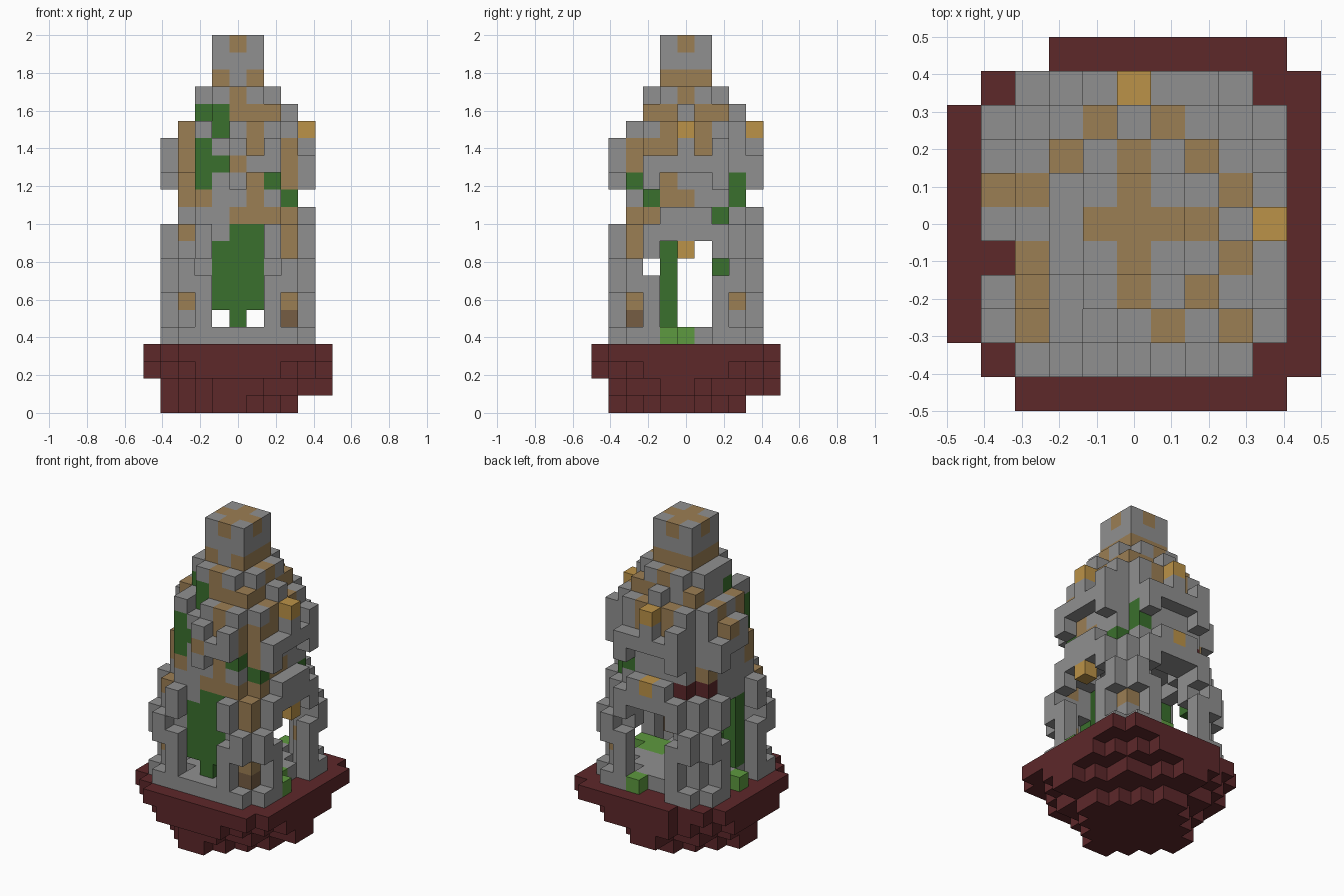
import bpy
import bmesh
from math import hypot
from mathutils import Vector

old = bpy.data.objects.get("Cube")
if old:
    bpy.data.objects.remove(old, do_unlink=True)

UNIT = 1 / 11
COLOURS = {
    "stone": (0.28, 0.28, 0.28),
    "tan": (0.33, 0.21, 0.088),
    "gold": (0.5, 0.29, 0.065),
    "leaf": (0.042, 0.16, 0.026),
    "grass": (0.11, 0.32, 0.05),
    "red_rock": (0.11, 0.021, 0.023),
    "brown": (0.18, 0.11, 0.056),
}
NAMES = list(COLOURS)
materials = []
for name, rgb in COLOURS.items():
    mat = bpy.data.materials.new(name)
    mat.use_nodes = True
    mat.diffuse_color = (*rgb, 1)
    bsdf = mat.node_tree.nodes["Principled BSDF"]
    bsdf.inputs["Base Color"].default_value = (*rgb, 1)
    bsdf.inputs["Roughness"].default_value = 0.9
    materials.append(mat)

cells = {}  # block position -> (part, colour)
FLAT = [(x, y) for x in range(-5, 6) for y in range(-5, 6)]
SIGNS = (-1, 1)


def span(v):
    return range(v[0], v[1] + 1) if isinstance(v, tuple) else (v,)


def put(part, colour, xs, ys, zs):
    """Fill a box of blocks."""
    for x in span(xs):
        for y in span(ys):
            for z in span(zs):
                cells[x, y, z] = (part, colour)


def cut(xs, ys, zs):
    for x in span(xs):
        for y in span(ys):
            for z in span(zs):
                cells.pop((x, y, z), None)


def disc(part, colour, z, radius, cx=0, cy=0):
    for x, y in FLAT:
        if hypot(x - cx, y - cy) <= radius:
            put(part, colour, x, y, z)


def paint(colour, side, across, zs):
    """Colour the outermost block met when looking at one side."""
    for a in span(across):
        for z in span(zs):
            for d in range(5, -6, -1):
                c = {"front": (a, -d, z), "back": (a, d, z),
                     "right": (d, a, z), "left": (-d, a, z)}[side]
                if c in cells:
                    cells[c] = (cells[c][0], colour)
                    break


# Stepped rock base
disc("rock_base", "red_rock", 0, 3.2, -0.5, -0.5)
disc("rock_base", "red_rock", 1, 4.3, 0.1, 0.1)
disc("rock_base", "red_rock", 2, 5.4)
disc("rock_base", "red_rock", 3, 5.9)
for reach, z in ((-4, 0), (3, 0), (5, 1)):
    put("rock_base", "red_rock", reach, (-1, 0), z)
    put("rock_base", "red_rock", (-1, 0), reach, z)
for s in SIGNS:
    put("rock_base", "red_rock", 5, 4 * s, 3)
    put("rock_base", "red_rock", 4, 5 * s, 3)
cut(-3, 5, 3)

# Stone floor with a front sill
disc("floor", "stone", 4, 3.3)
put("floor", "stone", (-1, 1), -4, 4)

# Four corner legs, mirrored, with notches in the arch sides
for sx in SIGNS:
    for sy in SIGNS:
        put("legs", "stone", 3 * sx, 3 * sy, (4, 10))
        for a, b in ((4, 2), (2, 4)):
            put("legs", "stone", a * sx, b * sy, (4, 10))
            cut(a * sx, b * sy, 8)
        for a, b in ((4, 3), (3, 4)):
            put("legs", "stone", a * sx, b * sy, 4)
            put("legs", "stone", a * sx, b * sy, (7, 8))
        put("legs", "stone", 2 * sx, 3 * sy, (8, 9))

# Tapering tower body
disc("tower", "stone", 10, 4.3)
for x, y in FLAT:
    if hypot(x, y) < 2.5:
        cut(x, y, 10)
cut((-1, 1), -4, 10)
cut(-4, (-1, 1), 10)
for z in range(11, 17):
    disc("tower", "stone", z, 3.7)
for z in (17, 18):
    disc("tower", "stone", z, 2.3)
put("tower", "stone", 3, 0, 17)
put("tower", "stone", 0, 3, 17)
put("tower", "stone", (-1, 1), (-1, 1), (19, 21))

# Broken gaps on the front left
cut(-3, -2, (14, 16))
cut(-1, -3, 16)

# Arch crowns on two sides
put("arch_crown", "stone", 4, (-1, 1), (10, 11))
put("arch_crown", "stone", (-1, 1), 4, (10, 11))

# Broken eaves jutting from the upper body
for s in SIGNS:
    put("eaves", "stone", 4, s, 14)
    put("eaves", "stone", s, 4, 14)
put("eaves", "stone", 4, 0, (14, 15))
put("eaves", "stone", 0, 4, (14, 15))
put("eaves", "stone", 4, 2, (13, 15))
put("eaves", "stone", 4, -2, (13, 14))
put("eaves", "stone", -4, (0, 1), (14, 15))
put("eaves", "stone", -4, 2, (13, 14))
put("eaves", "stone", 2, 4, (13, 14))
put("eaves", "stone", -2, 4, (13, 15))
put("eaves", "stone", 0, -4, (13, 15))
put("eaves", "stone", 1, -4, 14)
put("eaves", "stone", 2, -4, (14, 15))

# Lanterns
put("lanterns", "gold", 4, 0, 16)
put("lanterns", "gold", 0, 4, 16)
put("lanterns", "gold", 4, 0, 9)

# Hanging vines
put("vines", "leaf", (-1, 1), -3, (6, 9))
put("vines", "leaf", (0, 1), -3, 10)
put("vines", "leaf", 0, -3, 5)
put("vines", "leaf", -3, -1, (5, 9))
put("vines", "leaf", -3, 2, 8)

# Grass blocks
for x, y in ((4, -1), (1, 4), (-4, 0)):
    put("grass_blocks", "grass", x, y, 4)
put("grass_blocks", "grass", (2, 3), (-1, 0), 4)

# Weathered patches on the right
for a, z in (((-1, 1), 19), (0, 18), (-1, (15, 16)), (1, (15, 16)), ((1, 2), 17),
             (-1, 17), (-3, (14, 15)), (-1, (12, 13)), (0, 12), ((-3, -2), 11),
             (3, 6)):
    paint("tan", "right", a, z)
for a, z in ((-2, 12), (2, 11), (3, (12, 13))):
    paint("leaf", "right", a, z)

# Corner blocks of the upper step
for x, y in ((-2, 2), (2, 2), (2, -2)):
    put("tower", "tan", x, y, 17)

# Weathered patches on the front
for a, z in (((0, 2), 11), (1, (12, 13)), (0, 14), (1, (15, 16)), ((0, 2), 17),
             (0, 18), (-1, 19), (1, 19), (-3, 16), (-3, (12, 14)), (-3, 10),
             (-3, 6), (3, (13, 15)), (3, (9, 10)), (3, 6)):
    paint("tan", "front", a, z)
for a, z in (((-2, -1), 17), (-1, 16), (-2, 15), ((-2, -1), 14), (-2, 13),
             (2, 13), (3, 12)):
    paint("leaf", "front", a, z)
paint("brown", "front", 3, 5)

# Weathered patches on the back and left
for side in ("back", "left"):
    paint("tan", side, (-1, 1), 19)
    for s in SIGNS:
        paint("tan", side, s, (15, 16))
    paint("tan", side, -3, 12)
paint("tan", "back", 0, 18)
paint("gold", "back", 0, 11)
put("tower", "red_rock", -3, 2, 11)
put("tower", "red_rock", -2, 3, 11)

# Tan cross set in the cap
for x, y in ((0, 0), (0, 1), (0, -1), (1, 0), (-1, 0)):
    put("tower", "tan", x, y, 21)

# Build each part from its exposed block faces
AXES = [Vector(v) * s for v in ((1, 0, 0), (0, 1, 0), (0, 0, 1)) for s in SIGNS]
for part in sorted({p for p, _ in cells.values()}):
    bm = bmesh.new()
    for pos, (owner, colour) in cells.items():
        if owner != part:
            continue
        centre = Vector(pos)
        for n in AXES:
            if tuple(int(c) for c in centre + n) in cells:
                continue
            u = Vector((n.y, n.z, n.x))
            w = n.cross(u)
            mid = centre + n / 2 + Vector((0, 0, 0.5))
            corners = [mid + (u * a + w * b) / 2
                       for a, b in ((-1, -1), (1, -1), (1, 1), (-1, 1))]
            face = bm.faces.new([bm.verts.new(c * UNIT) for c in corners])
            face.material_index = NAMES.index(colour)
    bmesh.ops.remove_doubles(bm, verts=bm.verts, dist=UNIT / 100)
    bmesh.ops.dissolve_limit(bm, angle_limit=0.01, verts=bm.verts,
                             edges=bm.edges, delimit={"MATERIAL"})
    mesh = bpy.data.meshes.new(part)
    bm.to_mesh(mesh)
    bm.free()
    for mat in materials:
        mesh.materials.append(mat)
    bpy.context.collection.objects.link(bpy.data.objects.new(part, mesh))
